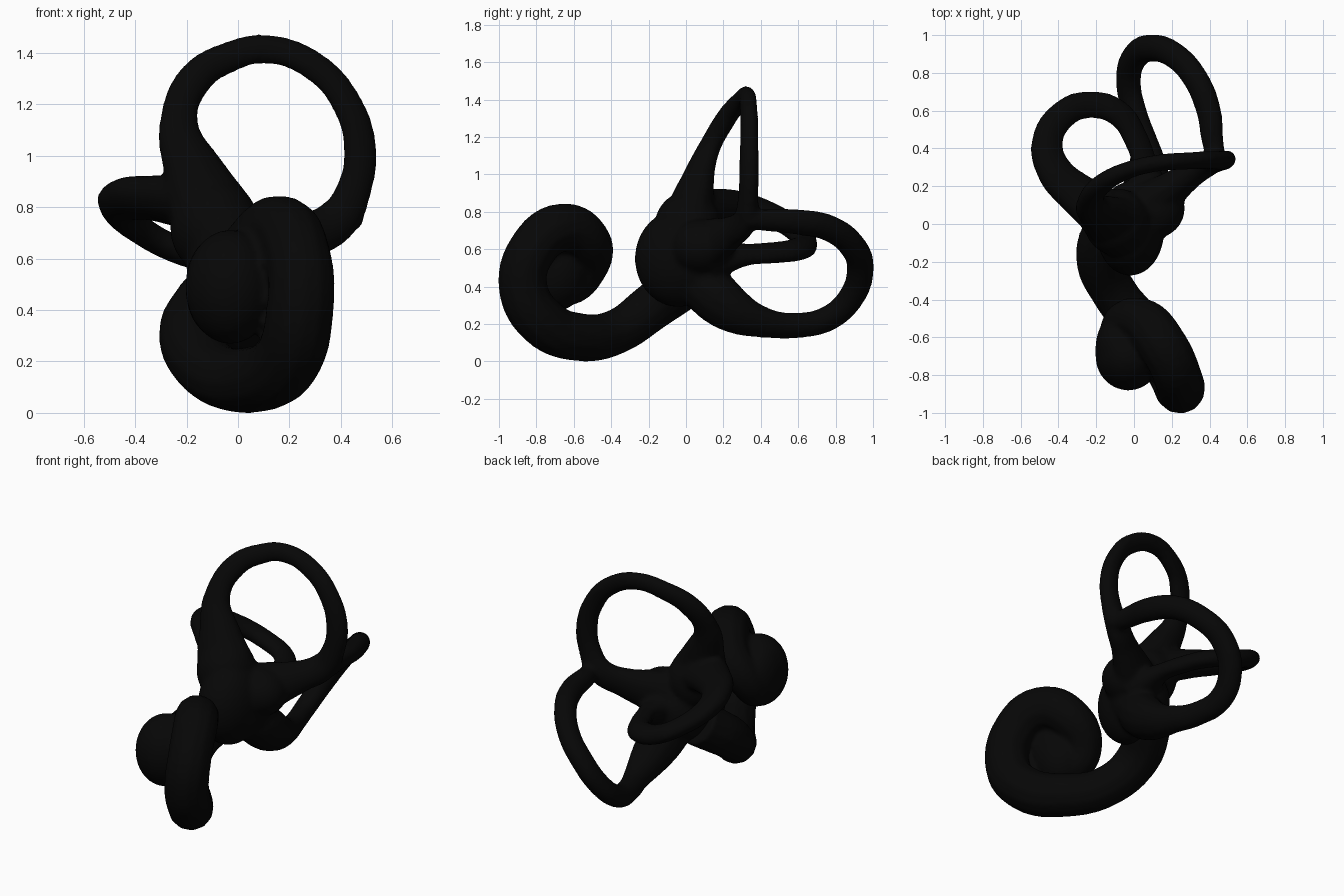
import bpy, bmesh
from mathutils import Matrix, Vector

cube = bpy.data.objects.get("Cube")
if cube:
    bpy.data.objects.remove(cube, do_unlink=True)

black = bpy.data.materials.new("soft black")
black.use_nodes = True
black.diffuse_color = (0.002, 0.002, 0.002, 1)
black.node_tree.nodes["Principled BSDF"].inputs["Base Color"].default_value = (0.002, 0.002, 0.002, 1)


def add_tube(bm, points, flat=1.0, normal=(0, 0, 1)):
    """Sweep a tube through (x, y, z, radius) points, thinned by flat along normal."""
    squash = Matrix.Scale(flat, 4, Vector(normal).normalized())
    stretch = squash.inverted()
    curve = bpy.data.curves.new("path", "CURVE")
    curve.dimensions = "3D"
    curve.bevel_depth = 1
    curve.bevel_resolution = 4
    curve.resolution_u = 6
    curve.use_fill_caps = True
    spline = curve.splines.new("BEZIER")
    spline.radius_interpolation = "CARDINAL"
    spline.bezier_points.add(len(points) - 1)
    for bp, (x, y, z, r) in zip(spline.bezier_points, points):
        bp.co = stretch @ Vector((x, y, z))
        bp.radius = r
        bp.handle_left_type = bp.handle_right_type = "AUTO"
    helper = bpy.data.objects.new("path", curve)
    bpy.context.collection.objects.link(helper)
    bpy.context.view_layer.update()
    mesh = bpy.data.meshes.new_from_object(helper.evaluated_get(bpy.context.evaluated_depsgraph_get()))
    mesh.transform(squash)
    bm.from_mesh(mesh)
    bpy.data.objects.remove(helper, do_unlink=True)
    bpy.data.curves.remove(curve)
    bpy.data.meshes.remove(mesh)


def add_ball(bm, center, radii):
    matrix = Matrix.Translation(center) @ Matrix.Diagonal((*radii, 1))
    bmesh.ops.create_uvsphere(bm, u_segments=24, v_segments=14, radius=1, matrix=matrix)


def fused_object(name, tubes, balls, rounds):
    """Blend overlapping tubes and balls into one smooth skin."""
    bm = bmesh.new()
    for tube in tubes:
        add_tube(bm, *tube)
    for center, radii in balls:
        add_ball(bm, center, radii)
    bmesh.ops.remove_doubles(bm, verts=bm.verts, dist=0.0001)
    bmesh.ops.recalc_face_normals(bm, faces=bm.faces)
    mesh = bpy.data.meshes.new(name)
    bm.to_mesh(mesh)
    bm.free()
    mesh.materials.append(black)
    obj = bpy.data.objects.new(name, mesh)
    bpy.context.collection.objects.link(obj)
    remesh = obj.modifiers.new("fuse", "REMESH")
    remesh.mode = "VOXEL"
    remesh.voxel_size = 0.016
    remesh.use_smooth_shade = True
    smooth = obj.modifiers.new("soften", "SMOOTH")
    smooth.factor = 0.5
    smooth.iterations = rounds
    return obj


# Upright loop, ending in the shared stem
upright_loop = [
    (-0.08, 0.0, 0.72, 0.18), (-0.165, 0.05, 0.92, 0.13), (-0.23, 0.115, 1.12, 0.08),
    (-0.165, 0.215, 1.3, 0.07), (-0.03, 0.285, 1.385, 0.062), (0.11, 0.32, 1.415, 0.059),
    (0.3, 0.335, 1.345, 0.06), (0.425, 0.337, 1.2, 0.062), (0.475, 0.337, 1.03, 0.067),
    (0.455, 0.332, 0.88, 0.07), (0.39, 0.315, 0.755, 0.085), (0.27, 0.24, 0.685, 0.1),
    (0.1, 0.12, 0.62, 0.15)]
# Rear loop, from the shared stem back and under to the chamber
rear_loop = [
    (0.45, 0.33, 0.755, 0.05), (0.42, 0.42, 0.755, 0.062), (0.395, 0.6, 0.745, 0.072),
    (0.325, 0.77, 0.71, 0.074), (0.21, 0.895, 0.61, 0.074), (0.1, 0.932, 0.5, 0.075),
    (0.005, 0.885, 0.345, 0.074), (-0.03, 0.76, 0.23, 0.073), (0.005, 0.58, 0.192, 0.073),
    (0.055, 0.42, 0.207, 0.085), (0.075, 0.28, 0.255, 0.118), (0.055, 0.14, 0.36, 0.14),
    (0.0, 0.02, 0.5, 0.12)]
# Side loop, level and sloping to the back
side_loop = [
    (-0.12, 0.03, 0.8, 0.15), (-0.3, 0.16, 0.83, 0.12), (-0.42, 0.28, 0.832, 0.103),
    (-0.46, 0.42, 0.795, 0.09), (-0.385, 0.57, 0.715, 0.078), (-0.23, 0.632, 0.632, 0.075),
    (-0.075, 0.58, 0.595, 0.075), (0.01, 0.45, 0.58, 0.072), (0.06, 0.3, 0.57, 0.08),
    (0.07, 0.12, 0.55, 0.14)]
chamber = [((-0.02, -0.04, 0.55), (0.18, 0.235, 0.26)),
           ((-0.09, 0.01, 0.72), (0.175, 0.18, 0.19)),
           ((0.1, 0.08, 0.61), (0.17, 0.16, 0.15)),
           ((0.0, 0.05, 0.52), (0.18, 0.18, 0.2))]
loops = [(upright_loop, 0.75, (-0.33, 0.91, -0.25)),
         (rear_loop, 0.88, (0.76, 0.27, -0.6)),
         (side_loop, 0.72, (0.46, 0.24, 0.85))]
fused_object("chamber_and_loops", loops, chamber, 6)

# Spiral shell: stem and wide outer turn, curling into a domed tip
spiral = [
    (-0.1, 0.02, 0.44, 0.14), (-0.18, -0.17, 0.3, 0.13), (-0.1, -0.37, 0.16, 0.122),
    (0.06, -0.57, 0.13, 0.13), (0.19, -0.76, 0.205, 0.135), (0.24, -0.87, 0.39, 0.132),
    (0.235, -0.82, 0.6, 0.13), (0.163, -0.66, 0.715, 0.132), (0.05, -0.52, 0.63, 0.125),
    (-0.06, -0.53, 0.5, 0.11), (-0.07, -0.62, 0.4, 0.1), (-0.03, -0.72, 0.42, 0.1)]
tip = [((-0.03, -0.7, 0.49), (0.175, 0.182, 0.222)),
       ((-0.09, -0.66, 0.49), (0.115, 0.18, 0.19))]
fused_object("spiral_shell", [(spiral,)], tip, 3)
